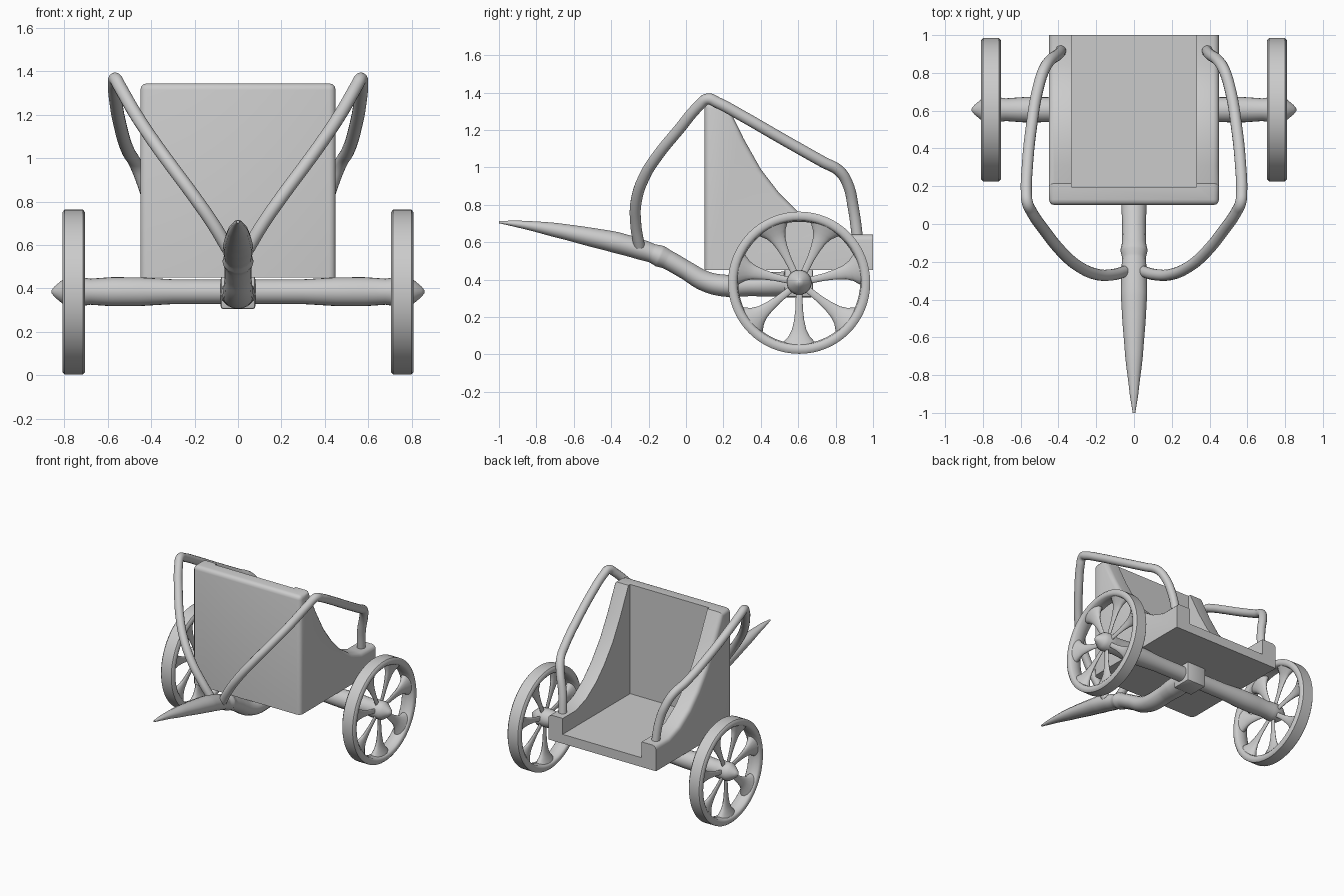
import bpy, bmesh
from math import pi, sin, cos
from mathutils import Matrix, Vector

if "Cube" in bpy.data.objects:
    bpy.data.objects.remove(bpy.data.objects["Cube"])


def finish(name, bm, angle=40):
    bmesh.ops.recalc_face_normals(bm, faces=bm.faces)
    me = bpy.data.meshes.new(name)
    bm.to_mesh(me)
    bm.free()
    ob = bpy.data.objects.new(name, me)
    bpy.context.collection.objects.link(ob)
    smooth(ob, angle)
    return ob


def smooth(ob, angle=40):
    bpy.ops.object.select_all(action='DESELECT')
    ob.select_set(True)
    bpy.context.view_layer.objects.active = ob
    bpy.ops.object.shade_smooth_by_angle(angle=angle * pi / 180)


def lathe(bm, profile, steps, mat=Matrix(), closed=False):
    """Revolve (x, radius) points around the X axis."""
    rings = []
    for i in range(steps):
        t = 2 * pi * i / steps
        rings.append([bm.verts.new(mat @ Vector((a, r * cos(t), r * sin(t)))) for a, r in profile])
    n = len(profile)
    for i in range(steps):
        p, q = rings[i], rings[(i + 1) % steps]
        for j in range(n if closed else n - 1):
            k = (j + 1) % n
            bm.faces.new((p[j], p[k], q[k], q[j]))
    if not closed:
        bm.faces.new([r[0] for r in rings])
        bm.faces.new([r[-1] for r in rings])


def tube(name, points, radii, scale_x=1.0):
    """Smooth tube along a path with varying radius."""
    cu = bpy.data.curves.new(name, 'CURVE')
    cu.dimensions = '3D'
    cu.bevel_depth = 1.0
    cu.bevel_resolution = 5
    cu.resolution_u = 8
    cu.use_fill_caps = True
    sp = cu.splines.new('BEZIER')
    sp.bezier_points.add(len(points) - 1)
    for b, p, r in zip(sp.bezier_points, points, radii):
        b.co = p
        b.radius = r
        b.handle_left_type = b.handle_right_type = 'AUTO'
    ob = bpy.data.objects.new(name, cu)
    bpy.context.collection.objects.link(ob)
    bpy.ops.object.select_all(action='DESELECT')
    ob.select_set(True)
    bpy.context.view_layer.objects.active = ob
    bpy.ops.object.convert(target='MESH')
    ob = bpy.context.view_layer.objects.active
    ob.data.transform(Matrix.Diagonal((scale_x, 1, 1, 1)))
    smooth(ob, 50)
    return ob


def box(name, lo, hi, bevel=0.0):
    bm = bmesh.new()
    lo, hi = Vector(lo), Vector(hi)
    size = hi - lo
    bmesh.ops.create_cube(bm, size=1, matrix=Matrix.Translation((lo + hi) / 2) @ Matrix.Diagonal((*size, 1)))
    if bevel:
        bmesh.ops.bevel(bm, geom=bm.edges[:], offset=bevel, segments=2, profile=0.5, affect='EDGES')
    return finish(name, bm, 30)


def cut(ob, cutter):
    m = ob.modifiers.new('cut', 'BOOLEAN')
    m.operation = 'DIFFERENCE'
    m.solver = 'EXACT'
    m.object = cutter
    bpy.context.view_layer.objects.active = ob
    bpy.ops.object.modifier_apply(modifier=m.name)
    bpy.data.objects.remove(cutter)


# Car body: side profile extruded across, outer edges rounded, hollowed out
side = [(0.1, 0.45), (1.1, 0.45), (1.1, 0.64), (0.84, 0.64), (0.72, 0.68), (0.6, 0.76), (0.5, 0.86),
        (0.4, 0.99), (0.31, 1.15), (0.215, 1.345), (0.1, 1.345)]
bm = bmesh.new()
face = bm.faces.new([bm.verts.new((-0.45, y, z)) for y, z in side])
ext = bmesh.ops.extrude_face_region(bm, geom=[face])
bmesh.ops.translate(bm, vec=(0.9, 0, 0), verts=[v for v in ext['geom'] if isinstance(v, bmesh.types.BMVert)])
bmesh.ops.recalc_face_normals(bm, faces=bm.faces)
edges = [e for e in bm.edges
         if (all(abs(v.co.y - 0.1) < 1e-4 for v in e.verts)
             or abs(e.verts[0].co.x - e.verts[1].co.x) < 1e-4)
         and not all(v.co.z < 0.5 for v in e.verts)]
bmesh.ops.bevel(bm, geom=edges, offset=0.03, segments=3, profile=0.5, affect='EDGES')
body = finish('car_body', bm, 35)
cut(body, box('inside_cutter', (-0.33, 0.195, 0.52), (0.33, 1.3, 1.6)))
cut(body, box('rear_cutter', (-0.6, 1.0, 0.3), (0.6, 1.3, 1.0)))
smooth(body, 35)

# Axle with swollen ends and pointed caps
half = [(0.0, 0.056), (0.3, 0.057), (0.45, 0.066), (0.58, 0.067), (0.68, 0.06), (0.72, 0.066), (0.79, 0.066),
        (0.81, 0.054), (0.845, 0.025), (0.86, 0.006)]
bm = bmesh.new()
lathe(bm, [(-a, r) for a, r in reversed(half[1:])] + half, 24, Matrix.Translation((0, 0.605, 0.385)))
finish('axle', bm)
box('axle_block', (-0.08, 0.525, 0.305), (0.08, 0.68, 0.455), 0.012)

# Wheels: rounded rim and seven flared spokes
rim = [(-0.052, 0.368), (-0.042, 0.38), (0.042, 0.38), (0.052, 0.368), (0.052, 0.345), (0.042, 0.332),
       (0.0, 0.326), (-0.042, 0.332), (-0.052, 0.345)]
spoke = [(0.04, 0.017), (0.14, 0.02), (0.2, 0.027), (0.25, 0.038), (0.285, 0.055), (0.315, 0.082), (0.345, 0.105)]
for s, label in ((-1, 'left'), (1, 'right')):
    place = Matrix.Translation((0.757 * s, 0.605, 0.383))
    bm = bmesh.new()
    lathe(bm, rim, 64, place, closed=True)
    for i in range(7):
        turn = Matrix.Rotation(-pi / 2 + i * 2 * pi / 7, 4, 'X')
        # spoke points along local Y, flattened along the axle
        aim = Matrix.Diagonal((0.45, 1, 1, 1)) @ Matrix.Rotation(pi / 2, 4, 'Z')
        lathe(bm, spoke, 16, place @ turn @ aim)
    finish('wheel_' + label, bm, 45)

# Curved draught pole, tapering to a point, with a collar where the rails meet
pole = [(-1.0, 0.707, 0.006), (-0.9, 0.697, 0.019), (-0.7, 0.665, 0.039), (-0.5, 0.625, 0.052),
        (-0.37, 0.597, 0.058), (-0.24, 0.56, 0.056), (-0.18, 0.54, 0.052), (-0.14, 0.525, 0.06),
        (-0.1, 0.507, 0.053), (0.0, 0.45, 0.052), (0.1, 0.392, 0.056), (0.2, 0.368, 0.06),
        (0.35, 0.37, 0.06), (0.44, 0.374, 0.067), (0.56, 0.378, 0.067)]
tube('draught_pole', [(0, y, z) for y, z, r in pole], [p[2] for p in pole], 1.2)

# Side rails from the pole, over the peak, down to the rear corners
rail = [(0.045, -0.25, 0.58), (0.11, -0.268, 0.69), (0.2, -0.266, 0.82), (0.3, -0.22, 0.955), (0.38, -0.15, 1.065),
        (0.47, -0.04, 1.2), (0.545, 0.07, 1.33), (0.565, 0.115, 1.365), (0.57, 0.17, 1.345), (0.565, 0.3, 1.275),
        (0.545, 0.5, 1.16), (0.505, 0.73, 1.03), (0.475, 0.82, 0.98), (0.445, 0.865, 0.91),
        (0.405, 0.895, 0.78), (0.385, 0.92, 0.6)]
for s, label in ((-1, 'left'), (1, 'right')):
    tube('rail_' + label, [(x * s, y, z) for x, y, z in rail], [0.03] * len(rail))
